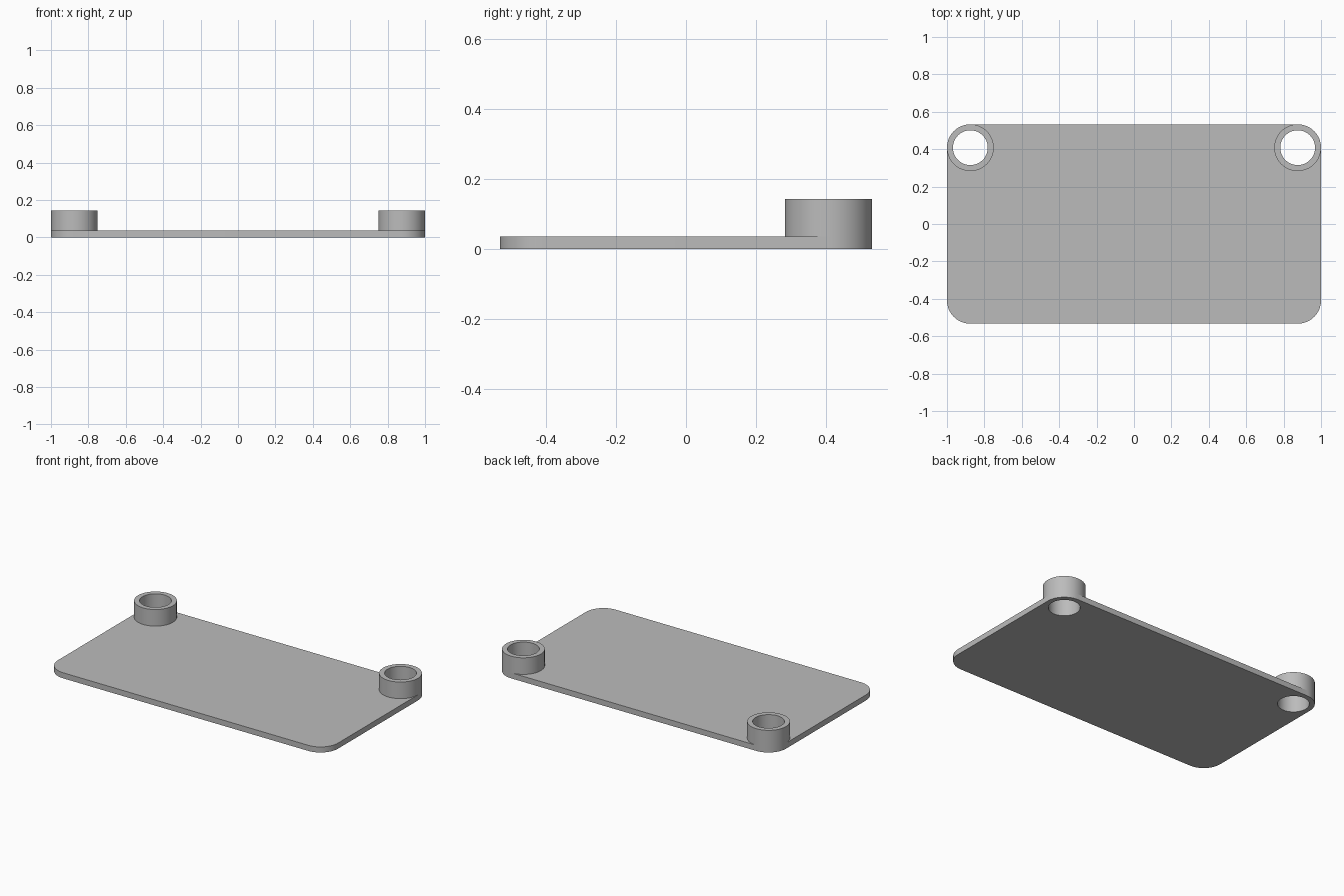
import bpy, bmesh
from math import cos, sin, tau, radians

if "Cube" in bpy.data.objects:
    bpy.data.objects.remove(bpy.data.objects["Cube"])

HALF_X, HALF_Y = 1.0, 0.533
PLATE_TOP, RING_TOP = 0.036, 0.143
OUTER, INNER, SIDES = 0.125, 0.093, 64
CENTRE_X, CENTRE_Y = HALF_X - OUTER, HALF_Y - OUTER

grey = bpy.data.materials.new("plain grey")
grey.use_nodes = True
colour = (0.5, 0.5, 0.5, 1)
grey.diffuse_color = colour
grey.node_tree.nodes["Principled BSDF"].inputs["Base Color"].default_value = colour


def add_object(name, bm):
    bmesh.ops.recalc_face_normals(bm, faces=bm.faces)
    mesh = bpy.data.meshes.new(name)
    bm.to_mesh(mesh)
    bm.free()
    mesh.materials.append(grey)
    obj = bpy.data.objects.new(name, mesh)
    bpy.context.collection.objects.link(obj)
    return obj


def smooth(obj):
    bpy.ops.object.select_all(action="DESELECT")
    obj.select_set(True)
    bpy.context.view_layer.objects.active = obj
    bpy.ops.object.shade_smooth_by_angle(angle=radians(30))


def revolve(name, profile, closed=False):
    """Turn a radius/height profile around a vertical axis."""
    bm = bmesh.new()
    loops = [[bm.verts.new((r * cos(tau * i / SIDES), r * sin(tau * i / SIDES), z))
              for i in range(SIDES)] for r, z in profile]
    for low, high in zip(loops, loops[1:]):
        for i in range(SIDES):
            j = (i + 1) % SIDES
            bm.faces.new((low[i], low[j], high[j], high[i]))
    if closed:
        bm.faces.new(loops[0])
        bm.faces.new(loops[-1])
    return add_object(name, bm)


# Base plate with rounded corners
bm = bmesh.new()
bmesh.ops.create_cube(bm, size=1)
for v in bm.verts:
    v.co.x *= 2 * HALF_X
    v.co.y *= 2 * HALF_Y
    v.co.z = (v.co.z + 0.5) * PLATE_TOP
uprights = [e for e in bm.edges if abs(e.verts[0].co.z - e.verts[1].co.z) > 0.01]
bmesh.ops.bevel(bm, geom=uprights, offset=OUTER, segments=SIDES // 4,
                profile=0.5, affect="EDGES")
plate = add_object("base_plate", bm)

for side, sign in (("left", 1), ("right", -1)):
    position = (sign * CENTRE_X, CENTRE_Y, 0)

    # Raised collar standing flush with the rear corner
    ring = revolve(side + "_collar", [(OUTER, PLATE_TOP), (OUTER, RING_TOP),
                                      (INNER, RING_TOP), (INNER, PLATE_TOP)])
    ring.location = position
    smooth(ring)

    # Hole through the plate below the collar
    cutter = revolve(side + "_hole_cutter", [(INNER, -0.1), (INNER, 0.1)], closed=True)
    cutter.location = position
    cutter.hide_render = True
    cutter.display_type = "WIRE"
    hole = plate.modifiers.new(side + "_hole", "BOOLEAN")
    hole.operation = "DIFFERENCE"
    hole.solver = "EXACT"
    hole.object = cutter

# Bake the holes into the plate and drop the cutters
bpy.context.view_layer.objects.active = plate
for modifier in list(plate.modifiers):
    cutter = modifier.object
    bpy.ops.object.modifier_apply(modifier=modifier.name)
    bpy.data.objects.remove(cutter)
smooth(plate)
